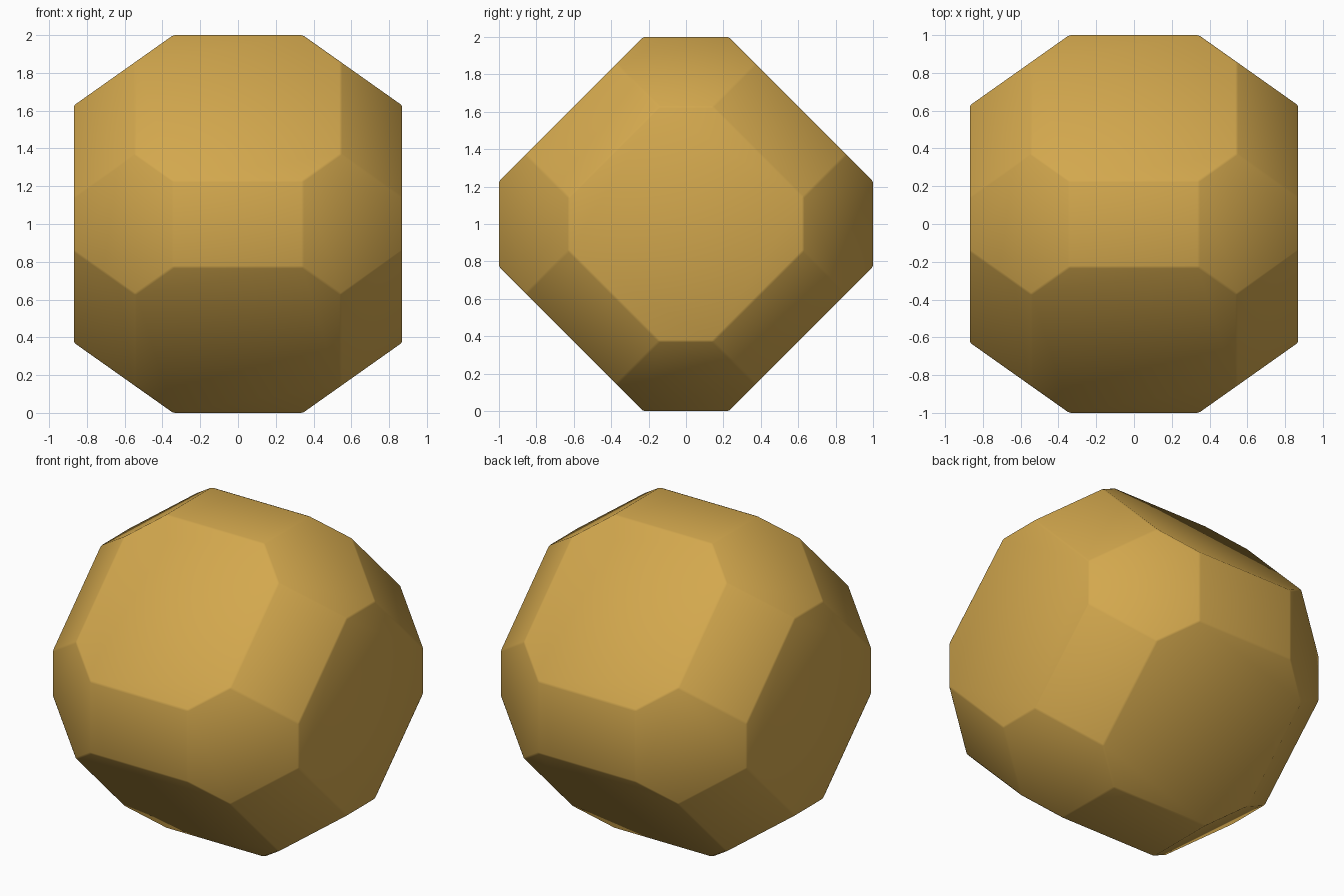
import bpy, bmesh, math
from itertools import permutations, product
from mathutils import Matrix

if "Cube" in bpy.data.objects:
    bpy.data.objects.remove(bpy.data.objects["Cube"])

gold = bpy.data.materials.new("ochre gold")
gold.diffuse_color = (0.65, 0.39, 0.075, 1)
gold.use_nodes = True
gold.node_tree.nodes["Principled BSDF"].inputs["Base Color"].default_value = gold.diffuse_color

# Truncated cuboctahedron: hull of all signed permutations of one corner
bm = bmesh.new()
for corner in permutations((0.869, 0.545, 0.343)):
    for s in product((-1, 1), repeat=3):
        bm.verts.new([c * k for c, k in zip(corner, s)])
bmesh.ops.convex_hull(bm, input=bm.verts[:])
bmesh.ops.dissolve_limit(bm, angle_limit=math.radians(3), verts=bm.verts[:], edges=bm.edges[:])

# Turn it onto a rectangular face and stand it on the ground
bm.transform(Matrix.Rotation(math.radians(45), 4, 'X'))

# Slightly softened edges
bmesh.ops.bevel(bm, geom=bm.edges[:], offset=0.008, segments=1,
                profile=0.5, affect='EDGES')
bmesh.ops.recalc_face_normals(bm, faces=bm.faces[:])
low = min(v.co.z for v in bm.verts)
bmesh.ops.translate(bm, verts=bm.verts[:], vec=(0, 0, -low))
for f in bm.faces:
    f.smooth = True

mesh = bpy.data.meshes.new("faceted_ball")
bm.to_mesh(mesh)
bm.free()
mesh.materials.append(gold)
ball = bpy.data.objects.new("faceted_ball", mesh)
bpy.context.collection.objects.link(ball)
